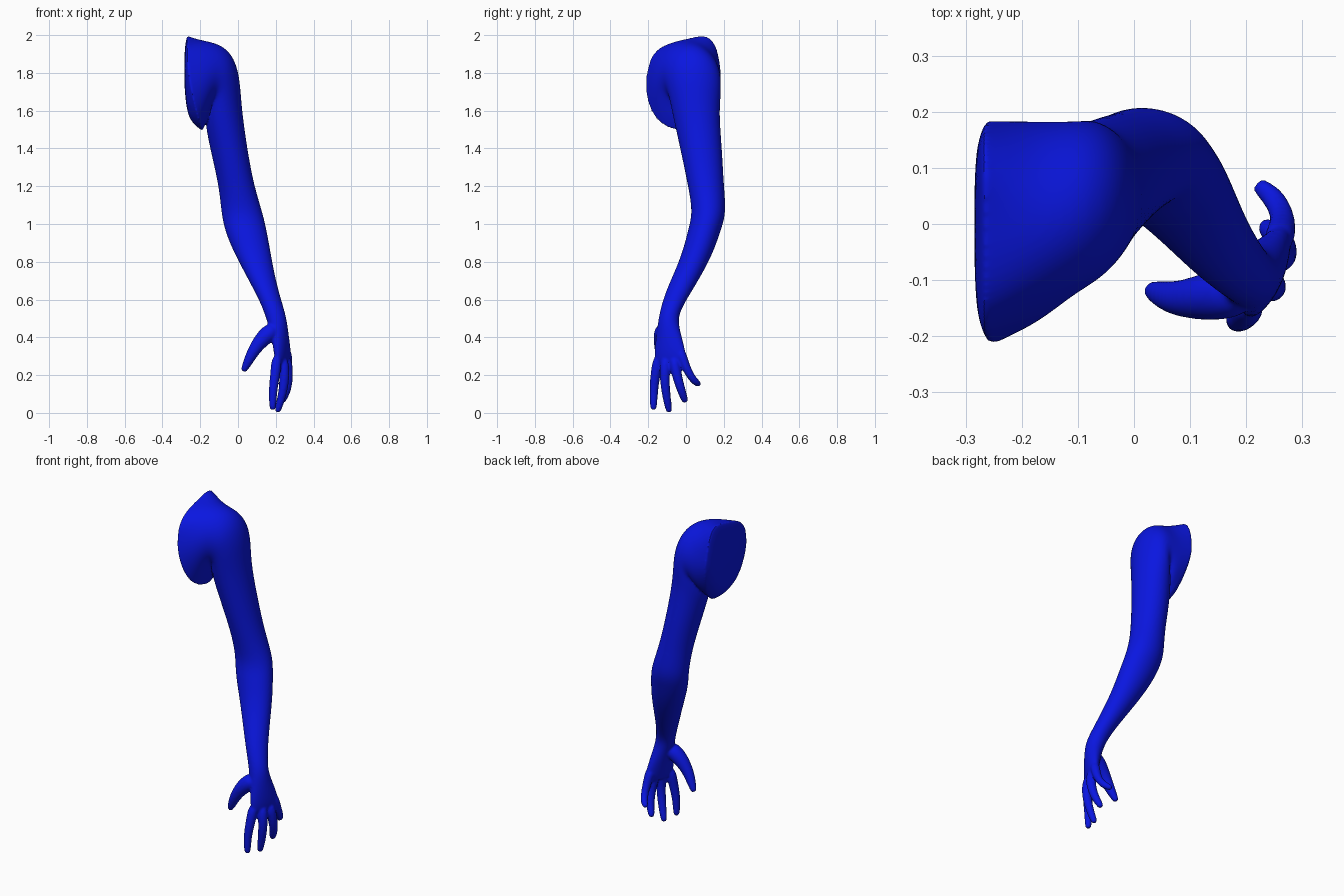
import bpy, bmesh, math
from mathutils import Vector as V

if "Cube" in bpy.data.objects:
    bpy.data.objects.remove(bpy.data.objects["Cube"])

bm = bmesh.new()
N = 16


def loft(rings):
    """Skin a list of closed rings and cap both ends."""
    loops = [[bm.verts.new(p) for p in r] for r in rings]
    n = len(loops[0])
    for a, b in zip(loops, loops[1:]):
        for i in range(n):
            j = (i + 1) % n
            bm.faces.new((a[i], a[j], b[j], b[i]))
    bm.faces.new(loops[0][::-1])
    bm.faces.new(loops[-1])
    return loops


def oval(c, u, v, n=N):
    """Ellipse around c, enlarged to offset subdivision shrinkage."""
    k = 6 / (4 + 2 * math.cos(2 * math.pi / n))
    return [c + k * (u * math.cos(t) + v * math.sin(t))
            for t in (2 * math.pi * i / n for i in range(n))]


def finger(path, radii):
    pts = [V(p) for p in path]
    rings = []
    for i, (p, r) in enumerate(zip(pts, radii)):
        t = (pts[min(i + 1, len(pts) - 1)] - pts[max(i - 1, 0)]).normalized()
        u = t.cross(V((0.1, 1, 0.1))).normalized()
        w = t.cross(u)
        rings.append(oval(p, u * r, w * r, 8))
    rings.append(oval(p + t * r * 0.65, u * r * 0.65, w * r * 0.65, 8))
    loft(rings)


# Cut rim at the torso, (y, z) from the top round the back
rim = [(.03, 1.985), (.10, 2.005), (.155, 1.965), (.178, 1.87), (.188, 1.77), (.168, 1.69),
       (.13, 1.61), (.08, 1.535), (.01, 1.488), (-.07, 1.497), (-.145, 1.535), (-.195, 1.61),
       (-.218, 1.72), (-.207, 1.82), (-.175, 1.915), (-.09, 1.96)]
rim = [V((-.268 + .08 * max(0, (1.85 - z) / .36) ** 1.5, y, z)) for y, z in rim]
mid = V((-.285, -.005, 1.765))
cap = [V((-.286, mid.y + .75 * (p.y - mid.y), mid.z + .75 * (p.z - mid.z))) for p in rim]
rings = [cap, rim]

# Shoulder: outer (x, z), inner (x, z), front y, back y; rings fan round the armpit
for ox, oz, ix, iz, y0, y1 in [
        (-.17, 1.97, -.167, 1.535, -.175, .182), (-.08, 1.945, -.147, 1.60, -.128, .182),
        (-.02, 1.88, -.15, 1.615, -.108, .184), (.010, 1.77, -.163, 1.60, -.09, .184),
        (.018, 1.62, -.175, 1.54, -.07, .175)]:
    c = V(((ox + ix) / 2, (y0 + y1) / 2, (oz + iz) / 2))
    rings.append(oval(c, V(((ox - ix) / 2, 0, (oz - iz) / 2)), V((0, (y1 - y0) / 2, 0))))

# Upper arm, elbow, forearm and wrist: z and the x and y extents
for z, x0, x1, y0, y1 in [
        (1.4, -.147, .048, -.03, .19), (1.2, -.10, .085, .012, .20), (1.06, -.088, .13, .036, .213),
        (.97, -.07, .15, .012, .185), (.88, -.035, .167, -.01, .155), (.78, .015, .184, -.045, .11),
        (.66, .08, .21, -.10, .04), (.57, .125, .237, -.13, -.015), (.5, .15, .257, -.145, -.045)]:
    c = V(((x0 + x1) / 2, (y0 + y1) / 2, z))
    rings.append(oval(c, V(((x1 - x0) / 2, 0, 0)), V((0, (y1 - y0) / 2, 0))))

# Palm: slanted flat ovals
for z, cx, cy, t, hy, s in [(.42, .22, -.092, .046, .064, .014), (.34, .233, -.086, .038, .08, .026),
                            (.28, .238, -.082, .03, .085, .03), (.255, .238, -.082, .02, .07, .026)]:
    rings.append(oval(V((cx, cy, z)), V((t, 0, 0)), V((s, hy, 0))))

loops = loft(rings)
crease = bm.edges.layers.float.new("crease_edge")
r = loops[1]
for i in range(N):
    bm.edges.get((r[i], r[(i + 1) % N]))[crease] = 1.0

# Fingers and thumb
R = (.03, .026, .023, .018)
finger([(.208, -.142, .31), (.197, -.163, .2), (.184, -.171, .12), (.184, -.172, .027)], R)
finger([(.235, -.105, .3), (.25, -.115, .2), (.236, -.106, .1), (.211, -.09, .014)], R)
finger([(.255, -.065, .3), (.268, -.05, .2), (.26, -.025, .12), (.236, -.006, .066)], R)
finger([(.255, -.035, .34), (.265, -.008, .26), (.264, .02, .2), (.248, .048, .165), (.226, .066, .153)],
       (.03, .024, .021, .02, .016))
finger([(.205, -.115, .45), (.145, -.128, .41), (.092, -.134, .345), (.062, -.13, .29), (.033, -.119, .23)],
       (.045, .046, .034, .028, .018))

bmesh.ops.recalc_face_normals(bm, faces=bm.faces)
me = bpy.data.meshes.new("arm")
bm.to_mesh(me)
bm.free()
arm = bpy.data.objects.new("arm", me)
bpy.context.collection.objects.link(arm)

# Round the cage, fuse the fingers into the palm, soften the joins
m = arm.modifiers.new("round", 'SUBSURF')
m.levels = m.render_levels = 3
m = arm.modifiers.new("fuse", 'REMESH')
m.mode = 'VOXEL'
m.voxel_size = .0065
m = arm.modifiers.new("soften", 'SMOOTH')
m.factor = .5
m.iterations = 5

mat = bpy.data.materials.new("blue")
mat.diffuse_color = (.003, .008, .75, 1)
mat.use_nodes = True
mat.node_tree.nodes["Principled BSDF"].inputs["Base Color"].default_value = mat.diffuse_color
me.materials.append(mat)
bpy.context.view_layer.objects.active = arm
arm.select_set(True)
for mod in list(arm.modifiers):
    bpy.ops.object.modifier_apply(modifier=mod.name)
bpy.ops.object.shade_smooth_by_angle(angle=math.radians(40))
